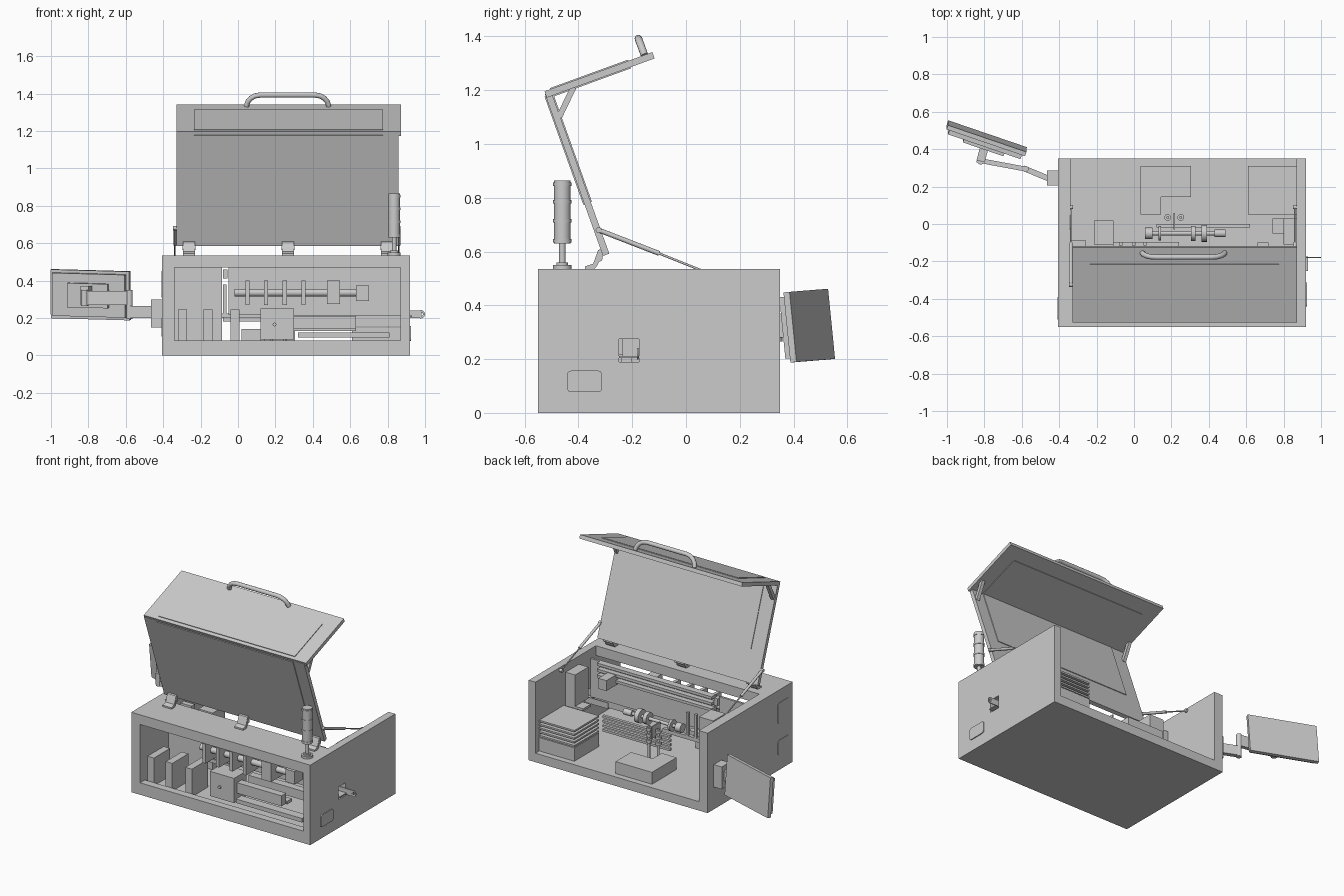
import bpy, bmesh
from math import radians, pi, cos, sin
from mathutils import Vector, Matrix

if "Cube" in bpy.data.objects:
    bpy.data.objects.remove(bpy.data.objects["Cube"])


def finish(name, bm, smooth=False):
    bmesh.ops.recalc_face_normals(bm, faces=bm.faces[:])
    me = bpy.data.meshes.new(name)
    bm.to_mesh(me)
    bm.free()
    ob = bpy.data.objects.new(name, me)
    bpy.context.collection.objects.link(ob)
    if smooth:
        bpy.ops.object.select_all(action='DESELECT')
        ob.select_set(True)
        bpy.context.view_layer.objects.active = ob
        bpy.ops.object.shade_smooth_by_angle(angle=radians(35))
    return ob


def prism(name, pts, x0, x1):
    """Extrude a (y, z) profile along x."""
    bm = bmesh.new()
    f = bm.faces.new([bm.verts.new((x0, y, z)) for y, z in pts])
    r = bmesh.ops.extrude_face_region(bm, geom=[f])
    bmesh.ops.translate(bm, vec=(x1 - x0, 0, 0),
                        verts=[v for v in r['geom'] if isinstance(v, bmesh.types.BMVert)])
    return finish(name, bm)


def box(name, x0, x1, y0, y1, z0, z1):
    return prism(name, [(y0, z0), (y1, z0), (y1, z1), (y0, z1)], x0, x1)


def slab(name, a, b, t, x0, x1):
    """Flat board running from a to b in the yz plane, t thick about that line."""
    a, b = Vector(a), Vector(b)
    d = (b - a).normalized()
    n = Vector((-d.y, d.x)) * t / 2
    return prism(name, [a + n, b + n, b - n, a - n], x0, x1)


def rod(name, a, b, r, n=20):
    a, b = Vector(a), Vector(b)
    d = b - a
    m = Matrix.Translation((a + b) / 2) @ d.to_track_quat('Z', 'Y').to_matrix().to_4x4()
    bm = bmesh.new()
    bmesh.ops.create_cone(bm, cap_ends=True, segments=n, radius1=r, radius2=r,
                          depth=d.length, matrix=m)
    return finish(name, bm, True)


def rounded(cy, cz, w, h, r):
    return [(cy + sx * (w / 2 - r) + r * cos(t), cz + sz * (h / 2 - r) + r * sin(t))
            for k, (sx, sz) in enumerate([(1, 1), (-1, 1), (-1, -1), (1, -1)])
            for t in [k * pi / 2 + i * pi / 8 for i in range(5)]]


def cut(ob, cutter):
    m = ob.modifiers.new('cut', 'BOOLEAN')
    m.operation, m.solver, m.object = 'DIFFERENCE', 'EXACT', cutter
    bpy.context.view_layer.objects.active = ob
    bpy.ops.object.modifier_apply(modifier=m.name)
    bpy.data.objects.remove(cutter)


# Case: open front window, open back and open top behind the front deck
case = box('case', -.405, .92, -.55, .35, 0, .535)
cut(case, prism('cutter', [(-.6, .08), (-.5, .08), (-.5, .06), (.4, .06), (.4, .6), (-.29, .6),
                           (-.29, .47), (-.6, .47)], -.34, .87))
cut(case, box('cutter', .8, 1, -.25, -.175, .19, .275))

# Side details
prism('right_access_panel', rounded(-.377, .117, .13, .08, .015), .915, .926)
prism('left_panel_upper', rounded(-.45, .38, .12, .14, .02), -.408, -.40)
prism('left_panel_lower', rounded(-.45, .15, .12, .10, .02), -.408, -.40)
box('outlet_lip', .86, .93, -.25, -.175, .205, .212)
box('outlet_tongue', .70, .98, -.182, -.176, .20, .24)
eye = rod('outlet_eye', (.978, -.182, .22), (.978, -.176, .22), .022)
cut(eye, rod('cutter', (.98, -.2, .22), (.98, -.15, .22), .009))

# Lid: tall panel and top flap, with a wrap-round pane inset in both
slab('lid_front', (-.297, .588), (-.513, 1.19), .025, -.33, .857)
slab('lid_top', (-.522, 1.184), (-.121, 1.330), .025, -.33, .872)
slab('pane_front', (-.366, .78), (-.51, 1.182), .034, -.235, .775)
slab('pane_top', (-.50, 1.192), (-.21, 1.2976), .034, -.235, .775)
for x in (-.325, .83):
    slab('lid_gusset', (-.472, 1.10), (-.418, 1.212), .022, x, x + .022)

# Carrying handle, arched out along the flap normal
cu = bpy.data.curves.new('handle', 'CURVE')
cu.dimensions = '3D'
cu.bevel_depth, cu.bevel_resolution = .014, 4
cu.use_fill_caps = True
sp = cu.splines.new('POLY')
half = [(.22, 0), (.213, .025), (.197, .045), (.175, .059), (.145, .064)]
path = [(-u, h) for u, h in half] + [(u, h) for u, h in reversed(half)]
sp.points.add(len(path) - 1)
for p, (u, h) in zip(sp.points, path):
    p.co = (.265 + u, -.155 - .345 * h, 1.332 + .939 * h, 1)
handle = bpy.data.objects.new('handle', cu)
bpy.context.collection.objects.link(handle)

# Lid hinges
for x in (-.295, .235, .765):
    prism('hinge', [(-.375, .53), (-.375, .545), (-.345, .555), (-.327, .605), (-.31, .612),
                    (-.30, .59), (-.318, .575), (-.33, .548), (-.345, .53)], x, x + .065)
    rod('hinge_pin', (x - .003, -.322, .575), (x + .068, -.322, .575), .012)

# Gas struts
for x in (-.337, .86):
    rod('strut_body', (x, -.33, .682), (x, -.10, .593), .009)
    rod('strut_piston', (x, -.10, .593), (x, .09, .517), .004)
    for y, z in ((-.325, .68), (.09, .517)):
        rod('strut_pivot', (x - .01, y, z), (x + .01, y, z), .011)

# Signal tower
for name, r, z0, z1 in (('tower_base', .035, .535, .55), ('tower_collar', .022, .55, .56),
                        ('tower_pole', .012, .55, .64), ('tower_body', .031, .63, .865)):
    rod(name, (.835, -.46, z0), (.835, -.46, z1), r, 28)
for z in (.64, .715, .785, .85):
    rod('tower_ring', (.835, -.46, z - .007), (.835, -.46, z + .007), .034, 28)

# Swing-arm display
box('arm_bracket', -.465, -.40, .205, .285, .15, .30)


def beam(name, a, b, w, z0, z1):
    d = Vector(b) - Vector(a)
    ob = box(name, 0, d.length, -w / 2, w / 2, z0, z1)
    ob.matrix_world = (Matrix.Translation((*a, 0))
                       @ Vector((*d, 0)).to_track_quat('X', 'Z').to_matrix().to_4x4())


beam('arm_lower', (-.45, .24), (-.59, .298), .03, .20, .265)
rod('arm_elbow', (-.58, .294, .195), (-.58, .294, .35), .017)
beam('arm_upper', (-.57, .292), (-.84, .342), .026, .27, .345)
rod('arm_wrist', (-.82, .338, .265), (-.82, .338, .35), .02)
beam('arm_neck', (-.82, .335), (-.80, .41), .045, .28, .37)
place = (Matrix.Translation((-.786, .464, .325)) @ Matrix.Rotation(radians(-19), 4, 'Z')
         @ Matrix.Rotation(radians(5.5), 4, 'X') @ Matrix.Rotation(radians(1.5), 4, 'Y'))
for name, w, h, y0, y1 in (('screen', .222, .131, -.018, .006),
                           ('screen_back', .205, .115, -.042, -.018),
                           ('screen_mount', .115, .065, -.062, -.042)):
    box(name, -w, w, y0, y1, -h, h).matrix_world = place

# Inner partitions and front equipment bay
box('partition_left', -.34, -.085, -.25, -.235, .06, .47)
box('partition_right', -.05, .87, -.25, -.235, .215, .47)
box('partition_post', -.08, -.055, -.26, -.22, .41, .46)
for z in (.375, .415, .455):
    box('cable_rail', -.05, .80, -.235, -.20, z, z + .018)
for x in (-.32, -.185, -.04):
    box('control_module', x, x + .048, -.50, -.33, .06, .245)
rod('drive_shaft', (-.02, -.36, .335), (.63, -.36, .335), .02)
for x in (.05, .15, .25, .35):
    box('shaft_plate', x - .011, x + .011, -.43, -.30, .27, .40)
box('motor_block', .475, .545, -.43, -.30, .275, .40)
box('motor_end', .63, .70, -.40, -.31, .29, .375)
box('gearbox', .12, .30, -.47, -.34, .085, .25)
rod('gearbox_knob', (.195, -.48, .165), (.195, -.46, .165), .01)
for x0, x1, y0, y1, z0, z1 in ((.32, .81, -.48, -.42, .095, .122), (.30, .63, -.38, -.33, .13, .15),
                               (.30, .87, -.32, -.27, .155, .215), (-.08, .12, -.24, -.20, .18, .205),
                               (.02, .12, -.32, -.27, .06, .14), (.30, .63, -.44, -.39, .14, .21)):
    box('guide_rail', x0, x1, y0, y1, z0, z1)

# Rear bay: cabinets, tray stack, wall units
power = box('power_unit', .035, .305, .05, .31, .055, .14)
cut(power, box('cutter', .145, .4, 0, .145, 0, .3))
box('tray_cabinet', .61, .87, .05, .31, .055, .15)
for i in range(5):
    box('tray', .61, .87, .05, .31, .155 + i * .025, .166 + i * .025)
for i in range(4):
    box('bed_slat', .12, .62, -.02, .0, .14 + i * .03, .155 + i * .03)
box('wall_unit', .80, .87, -.11, .03, .27, .48)
box('wall_unit_shelf', .74, .87, -.05, .03, .255, .27)
box('wall_unit_small', .66, .72, -.235, -.10, .36, .43)
box('side_unit', -.215, -.11, -.11, .02, .06, .44)
box('side_shelf', -.11, .24, -.12, -.095, .20, .225)
box('corner_bracket', -.34, -.26, -.12, -.085, .30, .45)
for x in (-.08, -.01, .05):
    box('upright', x, x + .018, -.115, -.095, .21, .38)

# Spindle with chucks and feeder posts
rod('spindle', (.06, -.05, .29), (.49, -.05, .29), .011)
for x0, x1, r in ((.06, .10, .03), (.13, .145, .038), (.305, .33, .04), (.36, .39, .045), (.43, .49, .02)):
    rod('spindle_chuck', (x0, -.05, .29), (x1, -.05, .29), r)
for x in (.18, .25):
    rod('feeder_post', (x, .035, .06), (x, .035, .29), .008)
    for z in (.18, .22, .26):
        rod('feeder_roller', (x, .035, z), (x, .035, z + .02), .018)
box('feeder_plate', .211, .219, -.03, .06, .22, .30)
